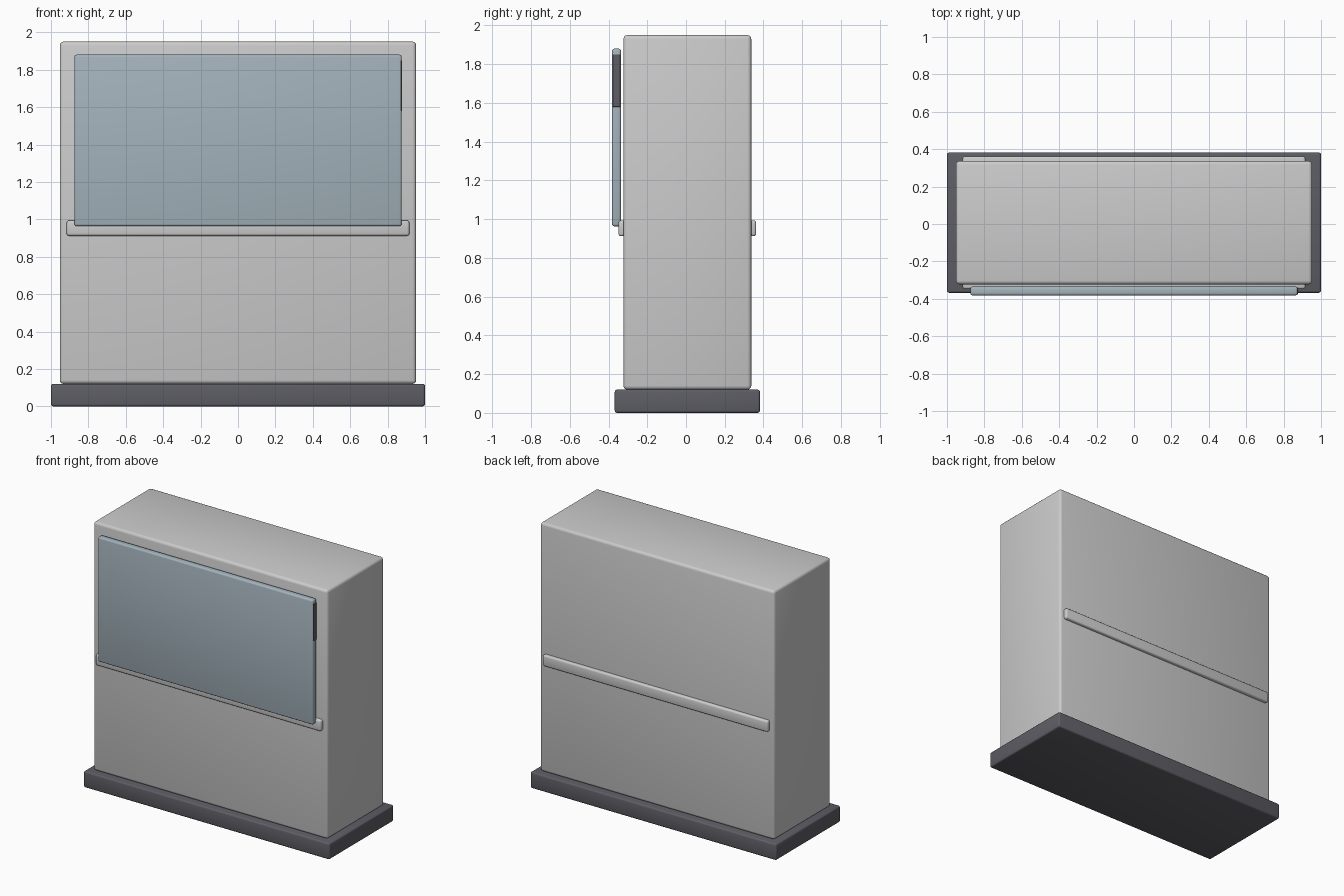
import bpy
from mathutils import Vector

if "Cube" in bpy.data.objects:
    bpy.data.objects.remove(bpy.data.objects["Cube"])


def material(name, color):
    mat = bpy.data.materials.new(name)
    mat.diffuse_color = (*color, 1.0)
    mat.use_nodes = True
    mat.node_tree.nodes["Principled BSDF"].inputs["Base Color"].default_value = mat.diffuse_color
    return mat


def box(name, lo, hi, bevel, mat=None, segments=3):
    """Rounded box between two opposite corners."""
    lo, hi = Vector(lo), Vector(hi)
    bpy.ops.mesh.primitive_cube_add(size=1, location=(lo + hi) / 2)
    ob = bpy.context.object
    ob.name = name
    ob.scale = hi - lo
    bpy.ops.object.transform_apply(location=False, rotation=False, scale=True)
    mod = ob.modifiers.new("rounded_edges", 'BEVEL')
    mod.width = bevel
    mod.segments = segments
    bpy.ops.object.modifier_apply(modifier=mod.name)
    bpy.ops.object.shade_smooth_by_angle()
    if mat:
        ob.data.materials.append(mat)
    return ob


dark = material("dark_grey", (0.11, 0.11, 0.13))
blue = material("blue_grey", (0.37, 0.45, 0.50))

# Plinth and main cabinet
box("base", (-1, -0.368, 0), (1, 0.382, 0.12), 0.012, dark)
box("cabinet_body", (-0.953, -0.323, 0.12), (0.953, 0.337, 1.95), 0.02)

# Trim band running through the cabinet, showing at front and back
box("trim_band", (-0.916, -0.348, 0.912), (0.916, 0.362, 0.994), 0.012)

# Front panel resting against the band, with a dark inset strip on its right edge
box("front_panel", (-0.875, -0.382, 0.963), (0.875, -0.335, 1.88), 0.012, blue)
box("panel_edge_strip", (0.82, -0.377, 1.58), (0.877, -0.340, 1.85), 0.001, dark, 1)
